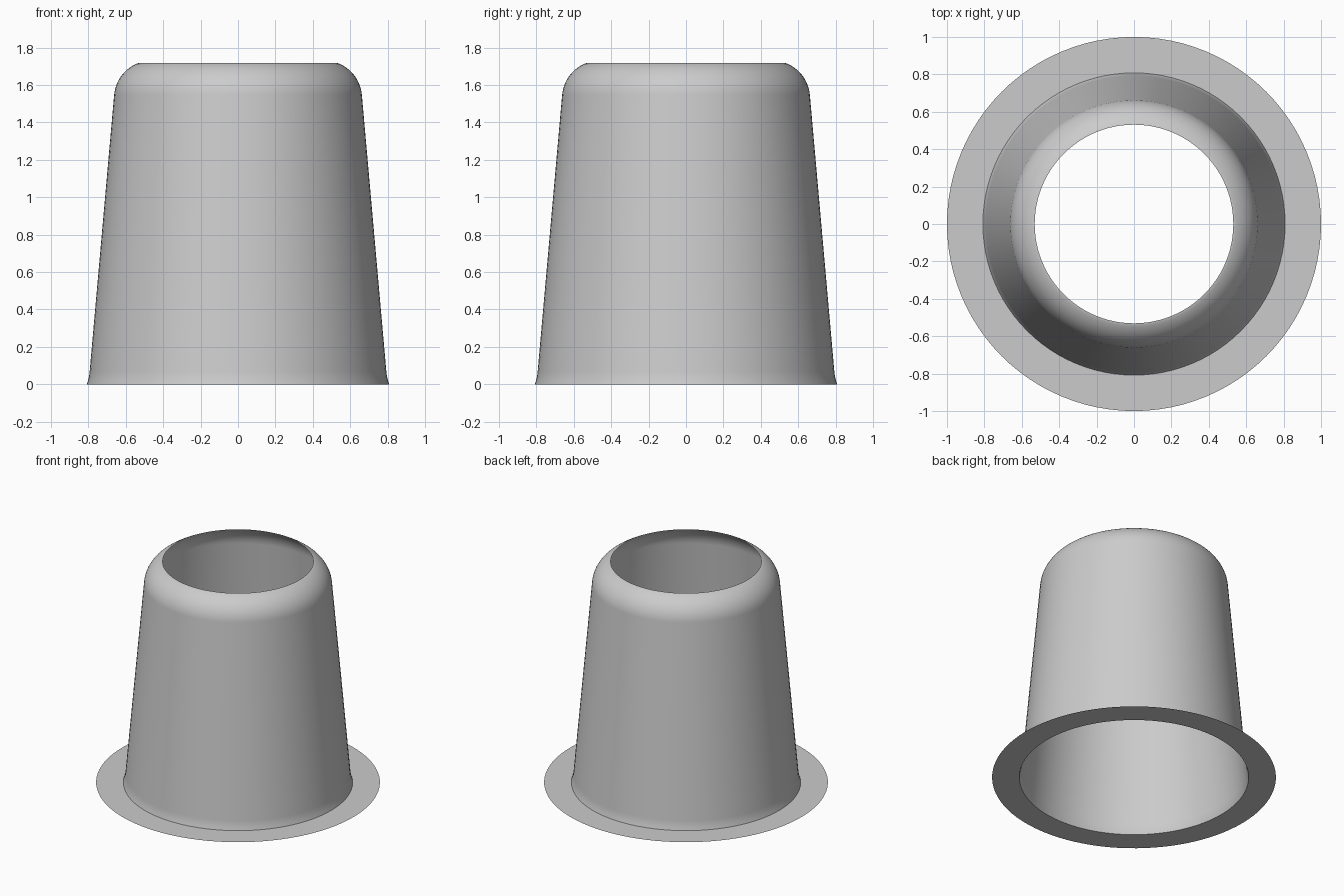
import bpy
import bmesh
from math import cos, sin, pi, radians

SEGMENTS = 96

cube = bpy.data.objects.get("Cube")
if cube:
    bpy.data.objects.remove(cube, do_unlink=True)

grey = bpy.data.materials.new("light_grey")
grey.use_nodes = True
colour = (0.6, 0.6, 0.6, 1)
grey.diffuse_color = colour
grey.node_tree.nodes["Principled BSDF"].inputs["Base Color"].default_value = colour


def revolve(name, profile):
    """Spin an open (radius, height) profile into a thin open shell."""
    bm = bmesh.new()
    rings = []
    for r, z in profile:
        rings.append([bm.verts.new((r * cos(2 * pi * i / SEGMENTS),
                                    r * sin(2 * pi * i / SEGMENTS), z))
                      for i in range(SEGMENTS)])
    for low, high in zip(rings, rings[1:]):
        for i in range(SEGMENTS):
            j = (i + 1) % SEGMENTS
            bm.faces.new((low[i], low[j], high[j], high[i]))
    mesh = bpy.data.meshes.new(name)
    bm.to_mesh(mesh)
    bm.free()
    mesh.materials.append(grey)
    obj = bpy.data.objects.new(name, mesh)
    bpy.context.collection.objects.link(obj)
    bpy.ops.object.select_all(action='DESELECT')
    obj.select_set(True)
    bpy.context.view_layer.objects.active = obj
    bpy.ops.object.shade_smooth_by_angle(angle=radians(35))
    return obj


# Tapered sleeve: flared foot, straight wall, rounded shoulder, open top
foot = [(0.808, 0), (0.802, 0.02), (0.796, 0.045), (0.793, 0.07)]
shoulder = [(0.463 + 0.2 * cos(radians(a)), 1.53 + 0.2 * sin(radians(a)))
            for a in range(5, 70, 4)]
shoulder.append((0.531, 1.717))
revolve("sleeve", foot + shoulder)

# Flat ring flange around the foot
revolve("flange", [(1.0, 0), (0.808, 0)])
